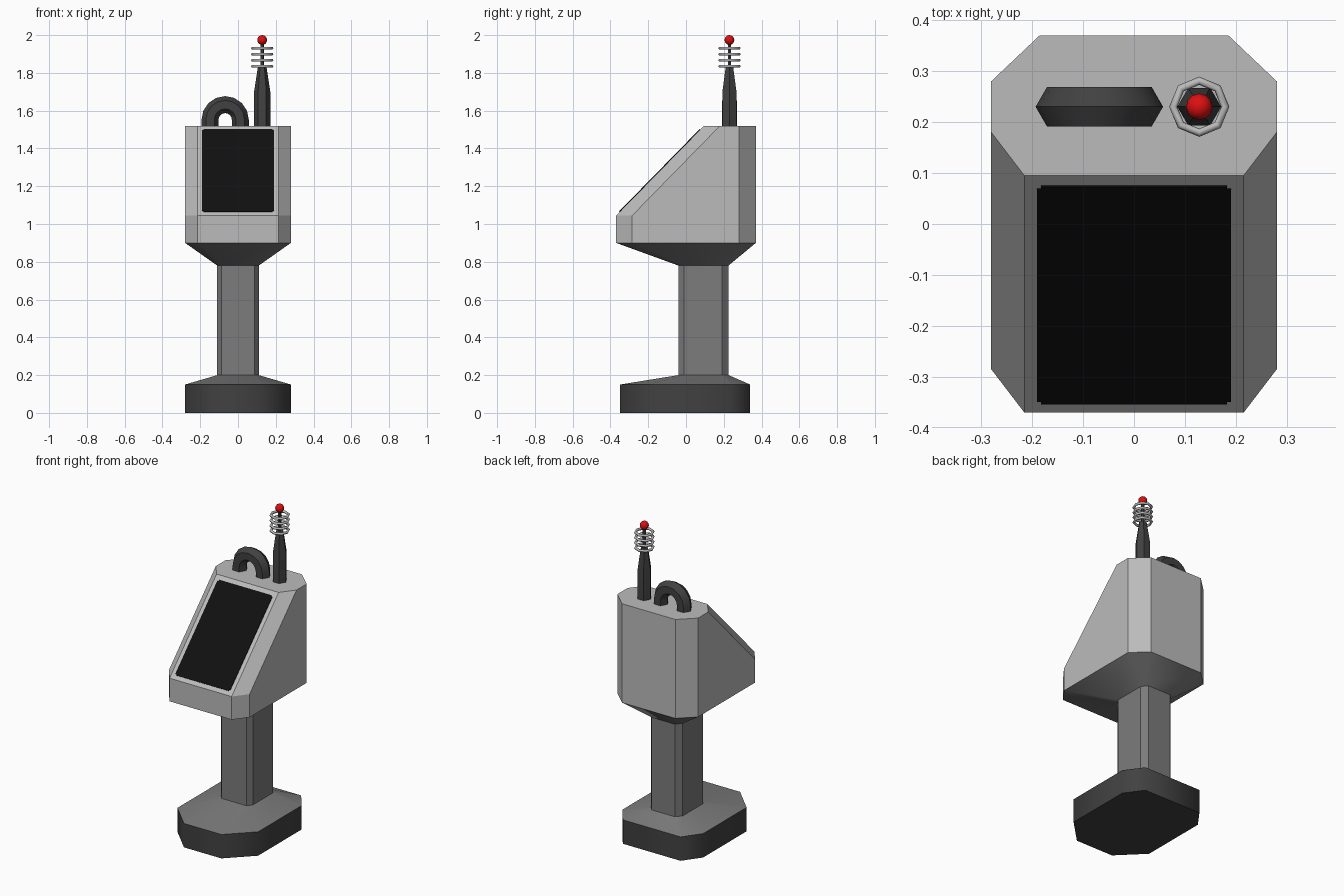
import bpy, bmesh
from math import sin, cos, pi, radians
from mathutils import Vector

cube = bpy.data.objects.get("Cube")
if cube:
    bpy.data.objects.remove(cube, do_unlink=True)


def material(name, color):
    m = bpy.data.materials.new(name)
    m.use_nodes = True
    m.diffuse_color = (*color, 1)
    m.node_tree.nodes["Principled BSDF"].inputs["Base Color"].default_value = (*color, 1)
    return m


light = material("light grey", (0.5, 0.5, 0.5))
mid = material("mid grey", (0.2, 0.2, 0.2))
dark = material("dark grey", (0.053, 0.053, 0.053))
black = material("screen black", (0.005, 0.005, 0.005))
red = material("lamp red", (0.72, 0.005, 0.005))


def finish(obj, name, mat, smooth):
    obj.name = name
    obj.data.materials.append(mat)
    if smooth:
        bpy.ops.object.select_all(action="DESELECT")
        obj.select_set(True)
        bpy.context.view_layer.objects.active = obj
        bpy.ops.object.shade_smooth_by_angle(angle=radians(smooth))


def loft(name, rings, mat, smooth=0, caps=True):
    """Skin a list of equal-sized point rings."""
    bm = bmesh.new()
    rows = [[bm.verts.new(p) for p in ring] for ring in rings]
    n = len(rows[0])
    for a, b in zip(rows, rows[1:]):
        for i in range(n):
            j = (i + 1) % n
            bm.faces.new((a[i], a[j], b[j], b[i]))
    if caps:
        bm.faces.new(rows[0][::-1])
        bm.faces.new(rows[-1])
        bmesh.ops.recalc_face_normals(bm, faces=bm.faces)
    mesh = bpy.data.meshes.new(name)
    bm.to_mesh(mesh)
    bm.free()
    obj = bpy.data.objects.new(name, mesh)
    bpy.context.collection.objects.link(obj)
    finish(obj, name, mat, smooth)


def octagon(front, side, back, z):
    """Mirrored eight-sided outline: front (x, y), side (x, y0, y1), back (x, y)."""
    half = [front, (side[0], side[1]), (side[0], side[2]), back]
    return [(x, y, z) for x, y in half] + [(-x, y, z) for x, y in half[::-1]]


def post_ring(z):
    return octagon((0.087, -0.04), (0.11, -0.01, 0.19), (0.08, 0.225), z)


def base_ring(z):
    return octagon((0.13, -0.35), (0.28, -0.2, 0.23), (0.2, 0.34), z)


def head_ring(z, shift=0.0):
    return octagon((0.215, -0.37 + shift), (0.28, -0.285 + shift, 0.28), (0.185, 0.37), z)


# Base, post and the two tapers that join them
loft("base", [base_ring(0), base_ring(0.15)], dark, 60)
loft("base_taper", [base_ring(0.15), post_ring(0.2)], mid, 60, caps=False)
loft("post", [post_ring(0.2), post_ring(0.78)], mid)
loft("head_taper", [post_ring(0.78), head_ring(0.9)], mid, 60, caps=False)

# Head with a sloped front
LOW, HIGH, RUN = 1.045, 1.52, 0.465
loft("head", [head_ring(0.9), head_ring(LOW), head_ring(HIGH, RUN)], light)

# Screen plate with notched corners, lying on the slope
slope = Vector((0, RUN, HIGH - LOW)).normalized()
normal = Vector((0, -slope.z, slope.y))
centre = Vector((0, -0.37 + RUN / 2, (LOW + HIGH) / 2)) - slope * 0.001
w, h, k = 0.19, 0.305, 0.008
corner = [(w, h - k), (w - k, h - k), (w - k, h)]
outline = corner + [(-x, y) for x, y in corner[::-1]]
outline += [(-x, -y) for x, y in outline]
loft("screen", [[centre + Vector((x, 0, 0)) + slope * y + normal * d for x, y in outline]
                for d in (-0.002, 0.004)], black)

# Carrying handle: hexagonal tube bent into an arch
arch = [(0, -0.04)] + [(pi * i / 8, 0) for i in range(9)] + [(pi, -0.04)]
hexagon = [(0.045 * cos(i * pi / 3), 0.045 * sin(i * pi / 3)) for i in range(6)]
loft("handle", [[(-0.068 + (0.08 + u) * cos(a), 0.23 + v, 1.552 + drop + (0.08 + u) * sin(a))
                 for u, v in hexagon] for a, drop in arch], dark, 50)

# Antenna: hexagonal stem, thin rod, metal rings and a lamp
AX, AY = 0.128, 0.23


def hex_ring(r, z):
    return [(AX + r * cos(i * pi / 3), AY + r * sin(i * pi / 3), z) for i in range(6)]


loft("antenna", [hex_ring(r, z) for r, z in
                 [(0.043, 1.51), (0.043, 1.7), (0.023, 1.83), (0.01, 1.832), (0.01, 1.96)]],
     dark, 30)
for i in range(4):
    bpy.ops.mesh.primitive_torus_add(location=(AX, AY, 1.835 + i * 0.032), major_segments=8,
                                     minor_segments=6, major_radius=0.051, minor_radius=0.008)
    finish(bpy.context.object, f"antenna_ring_{i + 1}", light, 70)
bpy.ops.mesh.primitive_uv_sphere_add(location=(AX, AY, 1.974), radius=0.026,
                                     segments=12, ring_count=8)
finish(bpy.context.object, "antenna_lamp", red, 60)
